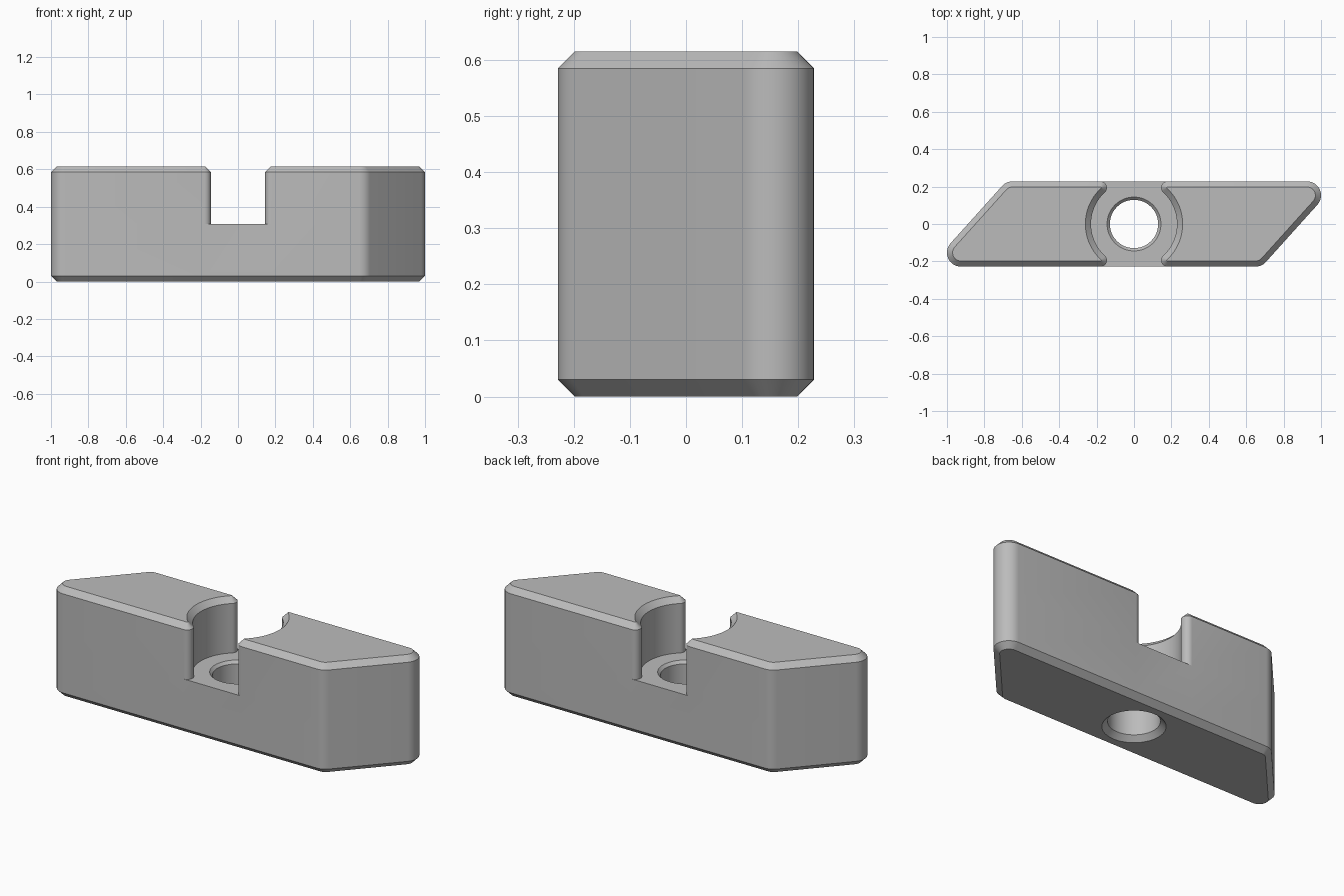
import bpy, bmesh, math
from math import cos, sin, radians, pi

if "Cube" in bpy.data.objects:
    bpy.data.objects.remove(bpy.data.objects["Cube"])

H, FLOOR, C = 0.615, 0.308, 0.03          # height, slot floor, chamfer
SLANT = radians(48)                       # angle of the slanted ends
R, TIP, BORE = 0.075, 0.034, 0.23         # corner, cusp and slot wall radii
HOLE = 0.129

cusp = (0.179, 0.194)
a_cusp = math.atan2(cusp[1], cusp[0])
end = SLANT - pi / 2                      # direction the slanted end faces
blunt = (0.925 - 0.306 / math.tan(SLANT), -0.153)

# Arcs as (centre, radius, start, end, steps, +1 convex / -1 concave)
ends = [(blunt, R, -pi / 2, end, 8, 1),
        ((0.925, 0.153), R, end, pi / 2, 16, 1)]
jaw = ([((cusp[0], -cusp[1]), TIP, pi - a_cusp, 1.5 * pi, 10, 1)] + ends +
       [(cusp, TIP, pi / 2, pi + a_cusp, 10, 1),
        ((0, 0), BORE, a_cusp, -a_cusp, 28, -1)])
base = ([((cusp[0], -cusp[1]), TIP, -pi / 2, -pi / 2, 0, 1)] + ends +
        [(cusp, TIP, pi / 2, pi / 2, 0, 1)])


def outline(arcs, inset=0.0):
    """Points along a chain of arcs, moved inwards by inset."""
    pts = []
    for (cx, cy), r, a0, a1, n, side in arcs:
        r -= inset * side
        for i in range(n + 1):
            a = a0 + (a1 - a0) * i / max(n, 1)
            p = (cx + r * cos(a), cy + r * sin(a))
            if not pts or math.dist(p, pts[-1]) > 1e-5:
                pts.append(p)
    if math.dist(pts[0], pts[-1]) < 1e-5:
        pts.pop()
    return pts


def turned(pts):
    return [(-x, -y) for x, y in pts]


def circle(r, n=64):
    return [(r * cos(2 * pi * i / n), r * sin(2 * pi * i / n)) for i in range(n)]


def loft(bm, rings, cap=False):
    """Wall through rings of (points, z), optionally closed at the last one."""
    loops = [[bm.verts.new((x, y, z)) for x, y in pts] for pts, z in rings]
    for lo, hi in zip(loops, loops[1:]):
        for i in range(len(lo)):
            j = (i + 1) % len(lo)
            bm.faces.new((lo[i], lo[j], hi[j], hi[i]))
    if cap:
        bm.faces.new(loops[-1])


bm = bmesh.new()

# Lower block wall with chamfered bottom rim
low = outline(base)
low_in = outline(base, C)
loft(bm, [(low_in + turned(low_in), 0), (low + turned(low), C),
          (low + turned(low), FLOOR)])

# Two raised jaws with chamfered top rims
wall, top = outline(jaw), outline(jaw, C)
for f in (list, turned):
    loft(bm, [(f(wall), FLOOR), (f(wall), H - C), (f(top), H)], cap=True)

# Through hole, countersunk at both ends
loft(bm, [(circle(HOLE + 0.028), 0), (circle(HOLE), 0.028),
          (circle(HOLE), FLOOR - 0.015), (circle(HOLE + 0.015), FLOOR)])

# Underside and slot floor, each filled around the hole
bmesh.ops.remove_doubles(bm, verts=bm.verts, dist=1e-4)
for z in (0, FLOOR):
    rim = [e for e in bm.edges if e.is_boundary
           and all(abs(v.co.z - z) < 1e-4 for v in e.verts)]
    bmesh.ops.triangle_fill(bm, edges=rim, use_beauty=True)
bmesh.ops.recalc_face_normals(bm, faces=bm.faces)

mesh = bpy.data.meshes.new("slotted_block")
bm.to_mesh(mesh)
bm.free()
block = bpy.data.objects.new("slotted_block", mesh)
bpy.context.collection.objects.link(block)

grey = bpy.data.materials.new("plain grey")
grey.diffuse_color = (0.5, 0.5, 0.5, 1)
grey.use_nodes = True
grey.node_tree.nodes["Principled BSDF"].inputs["Base Color"].default_value = grey.diffuse_color
mesh.materials.append(grey)

bpy.context.view_layer.objects.active = block
block.select_set(True)
bpy.ops.object.shade_smooth_by_angle(angle=radians(30))
